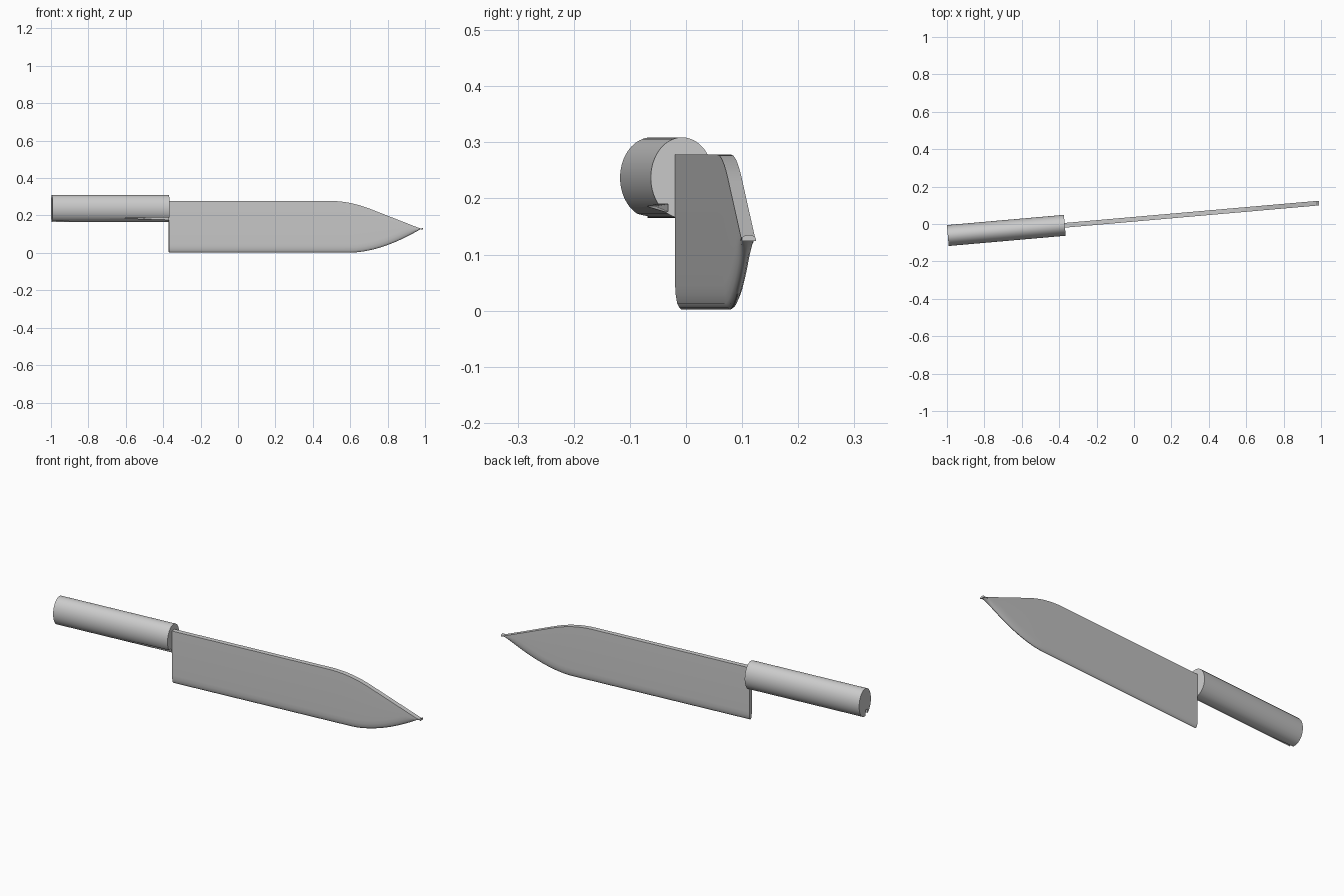
import bpy, bmesh, math
from mathutils import Matrix

cube = bpy.data.objects.get("Cube")
if cube:
    bpy.data.objects.remove(cube, do_unlink=True)

GREY = (0.6, 0.6, 0.6, 1)
mat = bpy.data.materials.new("satin grey")
mat.use_nodes = True
mat.diffuse_color = GREY
mat.node_tree.nodes["Principled BSDF"].inputs["Base Color"].default_value = GREY

# Knife axis: local x runs from the handle joint to the tip
FRAME = Matrix.Translation((-0.37, -0.007, 0)) @ Matrix.Rotation(math.radians(5), 4, "Z")
BLADE_LEN = 1.366


def make_object(name, bm):
    bmesh.ops.recalc_face_normals(bm, faces=bm.faces)
    mesh = bpy.data.meshes.new(name)
    bm.to_mesh(mesh)
    bm.free()
    mesh.materials.append(mat)
    obj = bpy.data.objects.new(name, mesh)
    bpy.context.collection.objects.link(obj)
    obj.matrix_world = FRAME
    return obj


def loft(name, rings):
    """Skin equal-sized rings of points and cap both ends."""
    bm = bmesh.new()
    loops = [[bm.verts.new(p) for p in ring] for ring in rings]
    n = len(loops[0])
    for a, b in zip(loops, loops[1:]):
        for i in range(n):
            j = (i + 1) % n
            bm.faces.new((a[i], a[j], b[j], b[i]))
    bm.faces.new(loops[0])
    bm.faces.new(loops[-1])
    return make_object(name, bm)


def smooth(obj, angle):
    bpy.ops.object.select_all(action="DESELECT")
    obj.select_set(True)
    bpy.context.view_layer.objects.active = obj
    bpy.ops.object.shade_smooth_by_angle(angle=math.radians(angle))


def spine_height(x):
    # flat spine, a soft bend, then a straight drop to the tip
    start, end, slope = 0.86, 1.08, 0.39
    if x < start:
        return 0.278
    if x < end:
        return 0.278 - slope * (x - start) ** 2 / (2 * (end - start))
    return 0.278 - slope * (end - start) / 2 - slope * (x - end)


def belly_height(x):
    t = max(0, (x - 0.98) / (BLADE_LEN - 0.98))
    return 0.002 + 0.134 * t ** 1.75


# Blade: flat sides, rounding in to a sharp lower edge
HALF = 0.0125
# share of the half thickness, share of the bevel height
BEVEL = [(1, 1), (0.92, 0.6), (0.7, 0.25), (0.4, 0.07), (0.06, 0)]


def blade_ring(x):
    low, top = belly_height(x), spine_height(x)
    bevel = min(0.045, 0.6 * (top - low))
    side = [(HALF, top)] + [(HALF * w, low + bevel * h) for w, h in BEVEL]
    ring = side + [(-y, z) for y, z in reversed(side)]
    return [(x, y, z) for y, z in ring]


stations = [0, 0.4, 0.8] + [0.86 + (BLADE_LEN - 0.862) * i / 24 for i in range(25)]
blade = loft("blade", [blade_ring(x) for x in stations])
smooth(blade, 35)

# Handle: oval bar
SIDES = 64
turns = [2 * math.pi * i / SIDES for i in range(SIDES)]
handle = loft("handle", [[(x, 0.056 * math.cos(a), 0.237 + 0.072 * math.sin(a))
                          for a in turns] for x in (-0.628, 0)])


# Narrow tapering splits in the handle
def split(name, outline, vertical, low, high):
    rings = []
    for d in (low, high):
        rings.append([(x, s, d) if vertical else (x, d, s) for x, s in outline])
    cutter = loft(name, rings)
    cutter.hide_render = True
    cutter.hide_set(True)
    cutter.display_type = "WIRE"
    mod = handle.modifiers.new(name, "BOOLEAN")
    mod.operation = "DIFFERENCE"
    mod.solver = "EXACT"
    mod.object = cutter


smooth(handle, 30)
split("butt_split_cutter", [(-0.64, -0.026), (-0.64, -0.006), (-0.5, -0.016)], True, 0.1, 0.195)
split("neck_split_cutter", [(0.01, 0.176), (0.01, 0.19), (-0.26, 0.186)], False, -0.08, -0.025)
